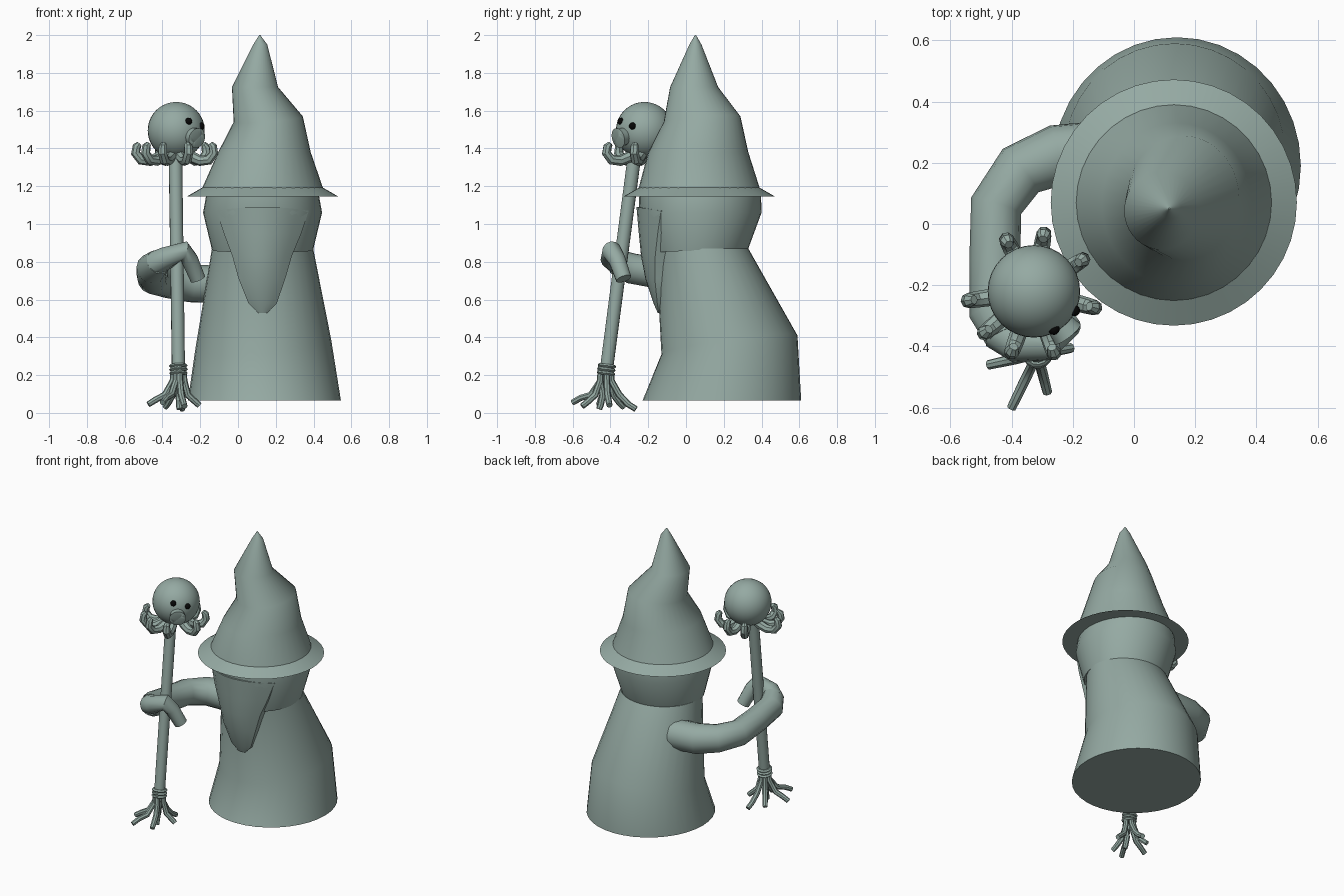
import bpy, bmesh, math
from mathutils import Vector

if "Cube" in bpy.data.objects:
    bpy.data.objects.remove(bpy.data.objects["Cube"])


def material(name, rgb):
    m = bpy.data.materials.new(name)
    m.diffuse_color = (*rgb, 1)
    m.use_nodes = True
    m.node_tree.nodes["Principled BSDF"].inputs["Base Color"].default_value = m.diffuse_color
    return m


STONE = material("sage grey", (0.30, 0.40, 0.365))
BLACK = material("black", (0.002, 0.002, 0.002))


def finish(name, bm, mat=STONE, angle=35):
    bmesh.ops.recalc_face_normals(bm, faces=bm.faces[:])
    me = bpy.data.meshes.new(name)
    bm.to_mesh(me)
    bm.free()
    ob = bpy.data.objects.new(name, me)
    bpy.context.collection.objects.link(ob)
    me.materials.append(mat)
    bpy.ops.object.select_all(action='DESELECT')
    ob.select_set(True)
    bpy.context.view_layer.objects.active = ob
    bpy.ops.object.shade_smooth_by_angle(angle=math.radians(angle))
    return ob


def skin(name, loops, mat=STONE, angle=35):
    """Bridge closed loops of points and cap both ends."""
    bm = bmesh.new()
    rows = [[bm.verts.new(p) for p in loop] for loop in loops]
    n = len(rows[0])
    for a, b in zip(rows, rows[1:]):
        for i in range(n):
            j = (i + 1) % n
            bm.faces.new((a[i], a[j], b[j], b[i]))
    bm.faces.new(rows[0])
    bm.faces.new(rows[-1])
    return finish(name, bm, mat, angle)


def loft(name, rings, seg=36, angle=35):
    """Rings are (cx, cy, z, rx, ry, z tilt along x, z tilt along y)."""
    loops = []
    for cx, cy, z, rx, ry, tx, ty in rings:
        loop = []
        for i in range(seg):
            a = 2 * math.pi * i / seg
            c, s = math.cos(a), math.sin(a)
            loop.append((cx + rx * c, cy + ry * s, z + tx * c + ty * s))
        loops.append(loop)
    return skin(name, loops, angle=angle)


def tube(name, points, radii, seg=10, angle=40):
    """Round tube along a path with a radius at each point."""
    pts = [Vector(p) for p in points]
    loops, old, side = [], None, None
    for k, p in enumerate(pts):
        d = Vector()
        if k:
            d += (p - pts[k - 1]).normalized()
        if k < len(pts) - 1:
            d += (pts[k + 1] - p).normalized()
        d.normalize()
        side = d.orthogonal().normalized() if old is None else old.rotation_difference(d) @ side
        old = d
        up = d.cross(side)
        loops.append([p + radii[k] * (side * math.cos(2 * math.pi * i / seg)
                                      + up * math.sin(2 * math.pi * i / seg))
                      for i in range(seg)])
    return skin(name, loops, angle=angle)


def ball(name, centre, r, u=32, v=20, mat=STONE):
    bm = bmesh.new()
    bmesh.ops.create_uvsphere(bm, u_segments=u, v_segments=v, radius=r)
    bmesh.ops.translate(bm, verts=bm.verts[:], vec=Vector(centre))
    return finish(name, bm, mat)


# Robe
loft("robe", [(.14, .19, .065, .405, .42, 0, 0),
              (.133, .23, .36, .36, .36, .03, .05),
              (.13, .085, .87, .268, .245, 0, 0)])

# Head with hair flaring toward the hat
loft("head", [(.13, .07, .86, .267, .26, 0, .01),
              (.13, .075, 1.06, .315, .325, 0, 0),
              (.13, .075, 1.16, .297, .322, 0, 0)])

# Beard: a tapering curved sheet, rows are (z, left, right, y, curve depth)
bm = bmesh.new()
COLS = 9
rows = []
for z, xl, xr, y, d in [(1.07, -.115, .375, -.262, .13), (.95, -.075, .335, -.25, .10),
                        (.83, -.03, .285, -.238, .075), (.71, .003, .25, -.215, .05),
                        (.58, .055, .205, -.172, .02), (.53, .105, .155, -.15, .005)]:
    row = []
    for i in range(COLS):
        u = 2 * i / (COLS - 1) - 1
        arch = .02 * (1 - u * u) if z > 1 else 0
        row.append(bm.verts.new(((xl + xr) / 2 + u * (xr - xl) / 2, y + d * u * u, z + arch)))
    rows.append(row)
for a, b in zip(rows, rows[1:]):
    for i in range(COLS - 1):
        bm.faces.new((a[i], b[i], b[i + 1], a[i + 1]))
# Extrude the sheet back into the head and robe
ext = bmesh.ops.extrude_face_region(bm, geom=bm.faces[:], use_keep_orig=True)
for v in ext["geom"]:
    if isinstance(v, bmesh.types.BMVert):
        v.co.y += .09
finish("beard", bm)

# Hat brim and bent crown
loft("hat_brim", [(.13, .07, 1.145, .402, .402, 0, 0),
                  (.13, .07, 1.192, .32, .32, 0, 0)], 40, 20)
loft("hat_crown", [(.13, .07, 1.185, .322, .322, 0, 0),
                   (.14, .065, 1.38, .245, .265, 0, 0),
                   (.16, .085, 1.555, .183, .203, .015, .015),
                   (.09, .043, 1.725, .122, .127, 0, 0),
                   (.118, .05, 1.95, .037, .032, 0, 0),
                   (.115, .05, 2.0, .003, .003, 0, 0)], 36, 40)

# Arm wrapping around to the staff, with the hand folded over it
tube("arm", [(-.08, .24, .68), (-.25, .225, .685), (-.37, .175, .70), (-.45, .06, .715),
             (-.455, -.12, .735), (-.457, -.29, .765), (-.42, -.37, .80)],
     [.10, .10, .092, .086, .083, .082, .068], 14)
tube("hand", [(-.44, -.35, .79), (-.38, -.395, .82), (-.285, -.395, .858), (-.255, -.365, .81),
              (-.213, -.33, .71)], [.066, .06, .052, .046, .042], 12)

# Staff with binding rings
FOOT, TOP = Vector((-.315, -.425, .2)), Vector((-.332, -.265, 1.42))
tube("staff", [FOOT, TOP], [.035, .036], 14)
axis = (TOP - FOOT).normalized()
for k in range(3):
    c = FOOT + axis * (.01 + .02 * k)
    tube("binding", [c - axis * .009, c, c + axis * .009], [.042, .05, .042], 14)

# Root feet spreading at the base of the staff
ends = [(-.475, -.46, .045), (-.40, -.60, .055), (-.283, -.55, .035), (-.205, -.405, .04),
        (-.385, -.33, .03), (-.295, -.265, .02), (-.31, -.46, .02)]
for x, y, z in ends:
    dx, dy = x - FOOT.x, y - FOOT.y
    n = math.hypot(dx, dy)
    sx, sy = dx / n * .028, dy / n * .028
    tube("root", [(FOOT.x + sx, FOOT.y + sy, .25), (FOOT.x + sx * 1.1, FOOT.y + sy * 1.1, .17),
                  (FOOT.x + dx * .45, FOOT.y + dy * .45, .095),
                  (FOOT.x + dx * .75, FOOT.y + dy * .75, z + .025), (x, y, z)],
         [.013, .017, .018, .017, .016], 8)

# Octopus head on top of the staff
C = Vector((-.327, -.22, 1.495))
ball("octopus_head", C, .151)
for p in [(-.26, -.347, 1.545), (-.186, -.287, 1.52)]:
    d = (Vector(p) - C).normalized()
    ball("octopus_eye", C + d * .148, .019, 12, 8, BLACK)

# Tubular snout with a rounded, hollow lip
d = Vector((.60, -.76, -.22)).normalized()
base = C + d * .12
tube("octopus_snout", [base, base + d * .045, base + d * .062, base + d * .07,
                       base + d * .062, base + d * .03],
     [.042, .05, .054, .04, .026, .02], 18)

# Eight tentacles curling upward
for deg, reach in [(118, .18), (80, .18), (33, .18), (-15, .195),
                   (188, .205), (220, .20), (250, .20), (288, .20)]:
    a = math.radians(deg)
    prof = [(.04, 1.385), (.085, 1.355), (reach * .68, 1.335), (reach * .92, 1.34),
            (reach * 1.06, 1.375), (reach * 1.03, 1.41), (reach * .96, 1.425)]
    tube("tentacle", [(C.x + r * math.cos(a), C.y + r * math.sin(a), z) for r, z in prof],
         [.03, .03, .028, .027, .025, .023, .015], 8)
